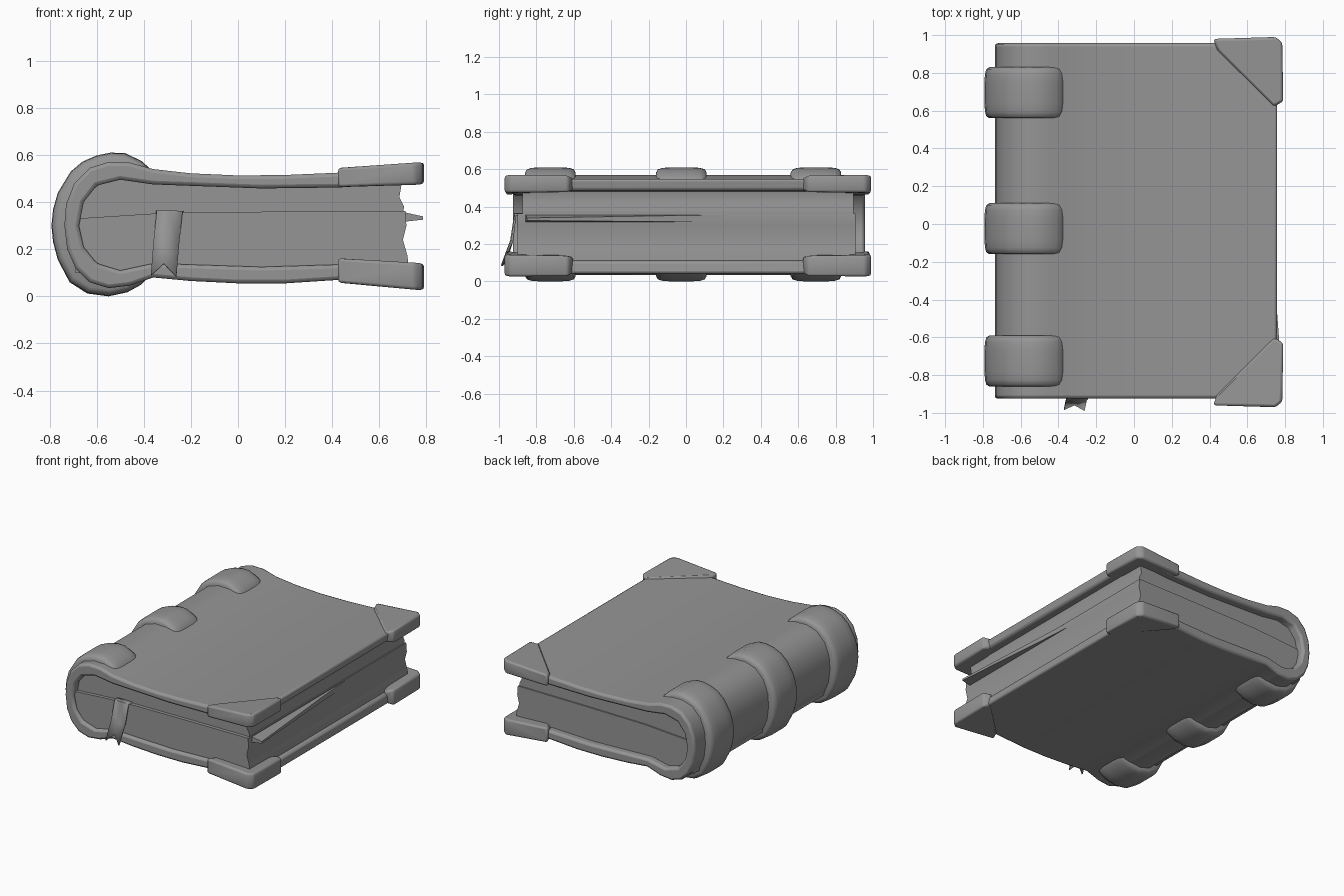
import bpy, bmesh

GREY = bpy.data.materials.new("dark_grey")
GREY.diffuse_color = (0.3, 0.3, 0.3, 1)


def add_object(name, bm):
    me = bpy.data.meshes.new(name)
    bm.to_mesh(me)
    bm.free()
    me.materials.append(GREY)
    ob = bpy.data.objects.new(name, me)
    bpy.context.collection.objects.link(ob)
    return ob


def loft(name, rings, bevel=0.0):
    """Closed solid through equal-length rings of 3D points."""
    bm = bmesh.new()
    vs = [[bm.verts.new(p) for p in r] for r in rings]
    n = len(rings[0])
    for a, b in zip(vs, vs[1:]):
        for i in range(n):
            j = (i + 1) % n
            bm.faces.new((a[i], a[j], b[j], b[i]))
    caps = [bm.faces.new(vs[0]), bm.faces.new(vs[-1])]
    bmesh.ops.recalc_face_normals(bm, faces=bm.faces[:])
    if not bevel:
        bmesh.ops.triangulate(bm, faces=caps)
    ob = add_object(name, bm)
    if bevel:
        m = ob.modifiers.new("soft_edges", 'BEVEL')
        m.width, m.segments, m.limit_method = bevel, 2, 'ANGLE'
    return ob


def section(profile, y, scale=1.0, c=(-0.5, 0.305)):
    """Place an xz profile at depth y, optionally shrunk about c."""
    return [(c[0] + (x - c[0]) * scale, y, c[1] + (z - c[1]) * scale) for x, z in profile]


# Cover: one C-shaped strip wrapping top board, spine and bottom board
outer = [(0.76, 0.55), (0.43, 0.525), (0.2, 0.515), (0, 0.513), (-0.2, 0.522), (-0.36, 0.54),
         (-0.46, 0.568), (-0.55, 0.57), (-0.63, 0.545), (-0.695, 0.48), (-0.73, 0.39),
         (-0.737, 0.3), (-0.725, 0.2), (-0.69, 0.12), (-0.63, 0.06), (-0.55, 0.035),
         (-0.46, 0.045), (-0.36, 0.08), (-0.2, 0.065), (0, 0.055), (0.2, 0.055),
         (0.43, 0.07), (0.76, 0.04)]
inner = [(0.75, 0.11), (0.43, 0.135), (0.1, 0.125), (-0.36, 0.14), (-0.5, 0.11),
         (-0.6, 0.14), (-0.655, 0.21), (-0.675, 0.3), (-0.655, 0.4), (-0.6, 0.47),
         (-0.5, 0.495), (-0.36, 0.475), (0.1, 0.458), (0.43, 0.462), (0.75, 0.485)]
loft("cover", [section(outer + inner, y) for y in (-0.925, 0.957)], 0.016)

# Raised spine bands with rounded shoulders
band = [(-0.36, 0.53), (-0.41, 0.575), (-0.48, 0.608), (-0.54, 0.61), (-0.6, 0.598),
        (-0.66, 0.572), (-0.71, 0.53), (-0.765, 0.44), (-0.785, 0.37), (-0.792, 0.3),
        (-0.785, 0.23), (-0.765, 0.155), (-0.715, 0.06), (-0.64, 0.012), (-0.55, 0.0),
        (-0.47, 0.017), (-0.41, 0.05), (-0.37, 0.09)]
for label, y0, y1 in (("front", -0.86, -0.59), ("middle", -0.16, 0.11), ("back", 0.56, 0.83)):
    steps = ((0, 0.91), (0.01, 0.965), (0.035, 0.99), (0.08, 1))
    loft(label + "_spine_band", [section(band, y0 + d, s) for d, s in steps]
         + [section(band, y1 - d, s) for d, s in reversed(steps)])

# Page block in two halves, with a hollowed fore-edge
lower = [(-0.69, 0.1), (-0.4, 0.1), (0.1, 0.1), (0.725, 0.1), (0.72, 0.17), (0.7, 0.24),
         (0.715, 0.3), (0.71, 0.362), (0.2, 0.36), (-0.3, 0.355), (-0.69, 0.33)]
upper = [(-0.69, 0.33), (-0.3, 0.34), (0.2, 0.345), (0.7, 0.35), (0.705, 0.38), (0.685, 0.42),
         (0.695, 0.48), (0.1, 0.48), (-0.3, 0.5), (-0.5, 0.52), (-0.66, 0.45)]
loft("lower_pages", [section(lower, y) for y in (-0.9, 0.905)])
loft("upper_pages", [section(upper, y) for y in (-0.875, 0.895)])

# Loose page wedge sticking out of the fore-edge, fading towards the back
sheet = [(0.6, -0.87), (0.785, -0.85), (0.76, -0.5), (0.73, -0.1), (0.705, 0.3), (0.6, 0.3)]
loft("loose_page", [[(x, y, z + (0.6 - x) * k) for x, y in sheet]
                    for z, k in ((0.305, -0.11), (0.38, 0.22))])

# Corner guards on all four free corners of the boards, sloping into the boards
for side, s, ye in (("front", -1, 0.97), ("back", 1, 0.99)):
    plan = [(0.42, ye - 0.01, 0), (0.75, ye, 0), (0.785, ye - 0.03, 0), (0.79, ye - 0.34, 0),
            (0.74, ye - 0.37, 0.014), (0.44, ye - 0.07, 0.014)]
    for level, bot, top in (("top", (0.46, 0.475), (0.548, 0.57)),
                            ("bottom", (0.055, 0.025), (0.165, 0.14))):
        rings = []
        for (za, zb), sgn in ((bot, 1), (top, -1)):
            rings.append([(x, s * y, za + (zb - za) * (x - 0.42) / 0.37 + sgn * d)
                          for x, y, d in plan])
        loft(f"{side}_{level}_corner_guard", rings, 0.014)

# Ribbon bookmark hanging over the front edge, with a notched end
bm = bmesh.new()
rows = [[(-0.35, -0.85, 0.362), (-0.29, -0.85, 0.365), (-0.23, -0.85, 0.362)],
        [(-0.345, -0.915, 0.365), (-0.29, -0.918, 0.365), (-0.235, -0.915, 0.362)],
        [(-0.36, -0.935, 0.22), (-0.31, -0.94, 0.22), (-0.25, -0.935, 0.22)],
        [(-0.37, -0.985, 0.09), (-0.315, -0.96, 0.14), (-0.262, -0.99, 0.085)]]
grid = [[bm.verts.new(p) for p in r] for r in rows]
for a, b in zip(grid, grid[1:]):
    for i in range(2):
        bm.faces.new((a[i], b[i], b[i + 1], a[i + 1]))
add_object("ribbon_bookmark", bm).modifiers.new("thickness", 'SOLIDIFY').thickness = 0.012

# Smooth shading with only the hardest creases kept
for ob in bpy.context.scene.objects:
    ob.select_set(True)
    bpy.context.view_layer.objects.active = ob
bpy.ops.object.shade_smooth_by_angle(angle=1.1)
